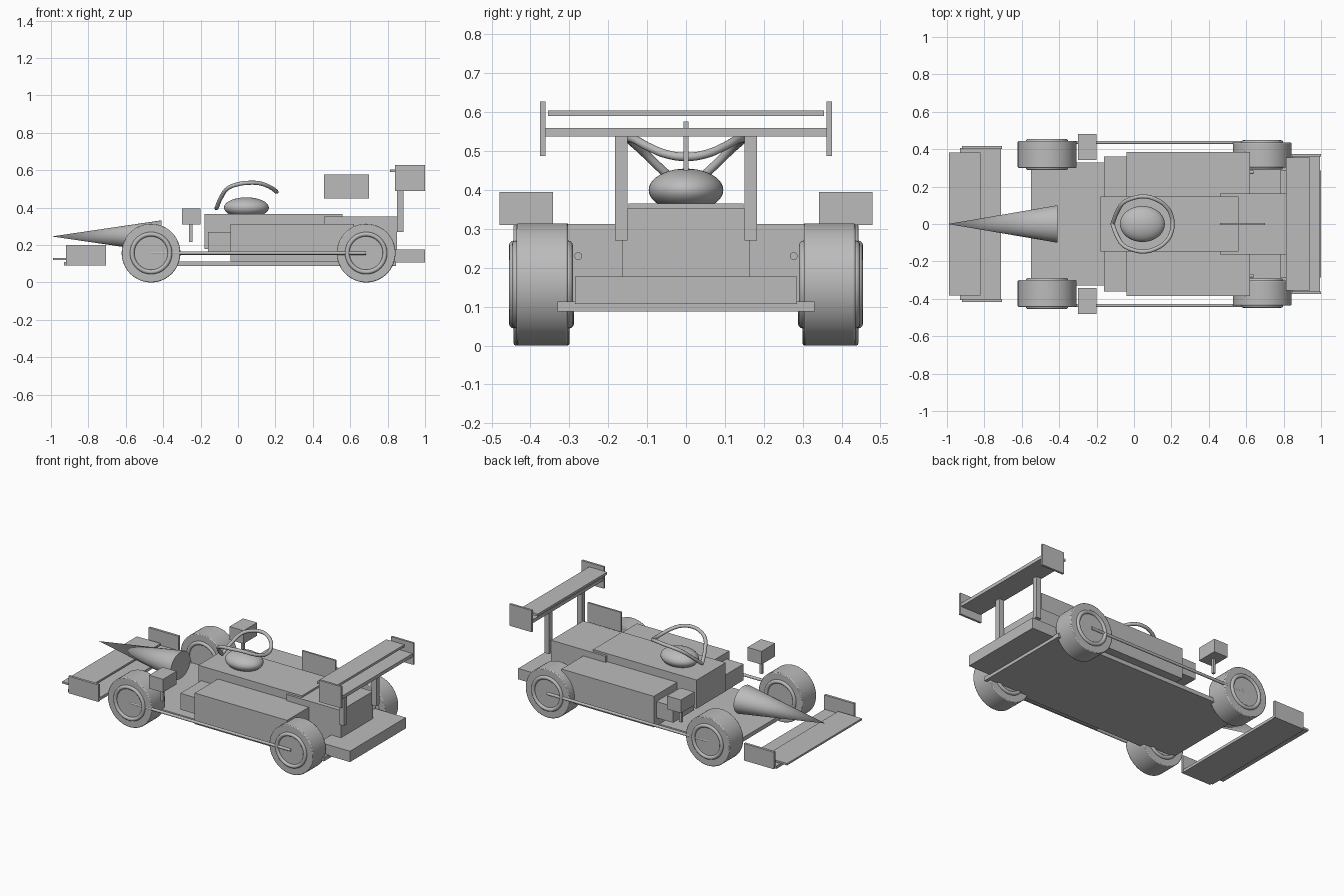
import bpy, math
from mathutils import Vector

if "Cube" in bpy.data.objects:
    bpy.data.objects.remove(bpy.data.objects["Cube"])

grey = bpy.data.materials.new("plain_grey")
grey.diffuse_color = (0.5, 0.5, 0.5, 1)
grey.use_nodes = True
grey.node_tree.nodes["Principled BSDF"].inputs["Base Color"].default_value = grey.diffuse_color


def finish(ob, name, smooth=False):
    ob.name = name
    ob.data.materials.append(grey)
    if smooth:
        bpy.ops.object.select_all(action='DESELECT')
        ob.select_set(True)
        bpy.context.view_layer.objects.active = ob
        bpy.ops.object.shade_smooth_by_angle(angle=math.radians(35))
    return ob


def box(name, x0, x1, y0, y1, z0, z1):
    bpy.ops.mesh.primitive_cube_add(size=1)
    ob = bpy.context.object
    c = Vector(((x0 + x1) / 2, (y0 + y1) / 2, (z0 + z1) / 2))
    for v in ob.data.vertices:
        v.co = Vector((v.co.x * (x1 - x0), v.co.y * (y1 - y0), v.co.z * (z1 - z0))) + c
    return finish(ob, name)


def pair(name, x0, x1, y0, y1, z0, z1):
    box(name + "_left", x0, x1, y0, y1, z0, z1)
    box(name + "_right", x0, x1, -y1, -y0, z0, z1)


def cyl(name, p0, p1, r, n=48, r2=None):
    p0, p1 = Vector(p0), Vector(p1)
    d = p1 - p0
    bpy.ops.mesh.primitive_cone_add(vertices=n, radius1=r, radius2=r if r2 is None else r2,
                                    depth=d.length, location=(p0 + p1) / 2,
                                    rotation=d.to_track_quat('Z', 'Y').to_euler())
    return finish(bpy.context.object, name, True)


# floor, tub and bodywork
box("floor", -0.55, 0.845, -0.33, 0.33, 0.087, 0.113)
box("cockpit_tub", -0.18, 0.56, -0.148, 0.148, 0.18, 0.365)
box("engine_cover", 0.46, 0.85, -0.163, 0.163, 0.135, 0.353)
pair("sidepod", -0.04, 0.62, 0.13, 0.385, 0.113, 0.313)
pair("sidepod_intake", -0.16, -0.04, 0.145, 0.36, 0.165, 0.27)
box("diffuser", 0.78, 1.0, -0.285, 0.285, 0.107, 0.177)
box("shark_fin", 0.46, 0.70, -0.006, 0.006, 0.45, 0.576)

# nose cone, slightly flattened
nose = cyl("nose_cone", (-0.41, 0, 0), (-0.995, 0, 0), 0.1, 48, 0.0)
nose.scale = (0.86, 1, 1) if abs((nose.matrix_world.to_3x3() @ Vector((1, 0, 0))).z) > 0.5 else (1, 0.86, 1)
nose.location.z = 0.246

# front wing
box("front_wing_flap", -0.99, -0.82, -0.382, 0.382, 0.12, 0.132)
box("front_wing_main", -0.93, -0.71, -0.405, 0.405, 0.09, 0.108)
pair("front_wing_endplate", -0.92, -0.706, 0.402, 0.418, 0.09, 0.20)

# rear wing
box("rear_wing_main", 0.845, 0.995, -0.362, 0.362, 0.538, 0.56)
box("rear_wing_flap", 0.812, 0.94, -0.355, 0.355, 0.59, 0.605)
pair("rear_wing_endplate", 0.84, 1.0, 0.361, 0.375, 0.488, 0.628)
pair("rear_wing_pillar", 0.85, 0.885, 0.15, 0.182, 0.27, 0.54)

# mirrors and stalks
pair("mirror", -0.30, -0.20, 0.342, 0.48, 0.31, 0.395)
pair("mirror_stalk", -0.261, -0.244, 0.402, 0.418, 0.215, 0.31)

# wheels with rim rings, side rods and exhausts
for s, side in ((1, "left"), (-1, "right")):
    for x, end in ((-0.465, "front"), (0.685, "rear")):
        a, b = (0.30, 0.443) if end == "front" else (0.303, 0.436)
        tyre = cyl(f"{end}_tyre_{side}", (x, s * a, 0.157), (x, s * b, 0.157), 0.157, 64)
        bev = tyre.modifiers.new("edge", 'BEVEL')
        bev.width, bev.segments = 0.005, 2
        for y, k in ((a, "inner"), (b, "outer")):
            bpy.ops.mesh.primitive_torus_add(major_segments=48, minor_segments=12,
                                             major_radius=0.101, minor_radius=0.012,
                                             location=(x, s * y, 0.157),
                                             rotation=(math.pi / 2, 0, 0))
            finish(bpy.context.object, f"{end}_rim_{k}_{side}", True)
    cyl(f"side_rod_{side}", (-0.465, s * 0.436, 0.157), (0.685, s * 0.436, 0.157), 0.009, 16)
    cyl(f"exhaust_{side}", (0.58, s * 0.277, 0.23), (0.64, s * 0.277, 0.23), 0.01, 16)

# driver helmet
bpy.ops.mesh.primitive_uv_sphere_add(segments=40, ring_count=20, radius=1, location=(0.045, 0, 0.4))
helmet = finish(bpy.context.object, "helmet", True)
helmet.scale = (0.12, 0.096, 0.055)

# cockpit hoop: closed tube, mirrored in y
half = [(-0.115, 0, 0.397), (-0.09, 0.065, 0.455), (-0.055, 0.115, 0.503), (0.0, 0.14, 0.525),
        (0.06, 0.147, 0.533), (0.12, 0.13, 0.529), (0.17, 0.095, 0.51), (0.198, 0.05, 0.492),
        (0.206, 0, 0.485)]
pts = half + [(x, -y, z) for x, y, z in half[-2:0:-1]]
cu = bpy.data.curves.new("cockpit_hoop", 'CURVE')
cu.dimensions = '3D'
cu.bevel_depth = 0.011
cu.bevel_resolution = 3
sp = cu.splines.new('BEZIER')
sp.bezier_points.add(len(pts) - 1)
for bp, p in zip(sp.bezier_points, pts):
    bp.co = p
    bp.handle_left_type = bp.handle_right_type = 'AUTO'
sp.bezier_points[0].handle_left_type = sp.bezier_points[0].handle_right_type = 'VECTOR'
sp.use_cyclic_u = True
sp.resolution_u = 6
hoop = bpy.data.objects.new("cockpit_hoop", cu)
bpy.context.collection.objects.link(hoop)
cu.materials.append(grey)
